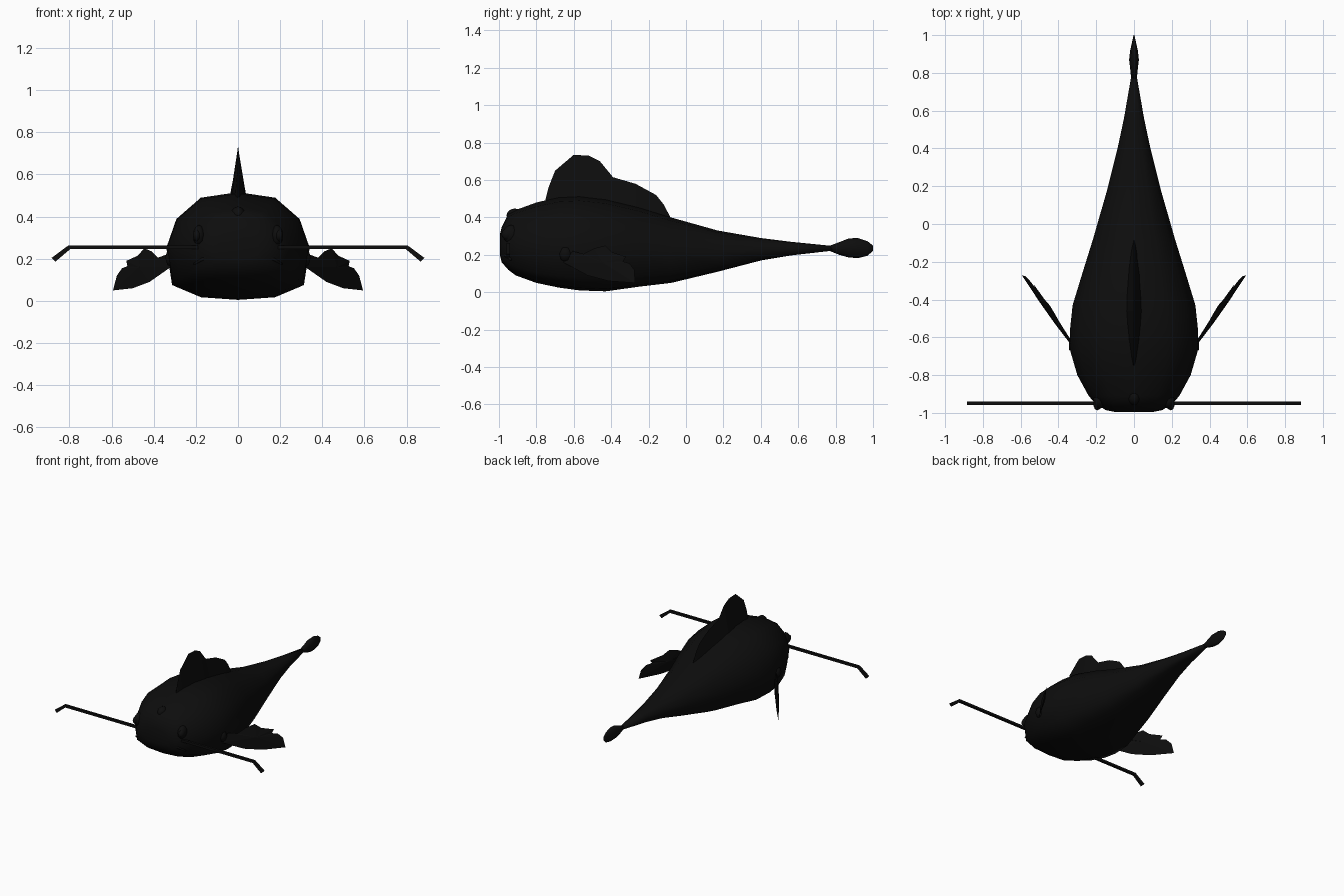
import bpy, bmesh, math
from mathutils import Vector

cube = bpy.data.objects.get("Cube")
if cube:
    bpy.data.objects.remove(cube)

black = bpy.data.materials.new("matte_black")
black.use_nodes = True
COLOUR = (0.004, 0.004, 0.004, 1)
black.diffuse_color = COLOUR
black.node_tree.nodes["Principled BSDF"].inputs["Base Color"].default_value = COLOUR


def finish(name, bm, smooth=True):
    bmesh.ops.recalc_face_normals(bm, faces=bm.faces)
    for f in bm.faces:
        f.smooth = smooth
    mesh = bpy.data.meshes.new(name)
    bm.to_mesh(mesh)
    bm.free()
    mesh.materials.append(black)
    ob = bpy.data.objects.new(name, mesh)
    bpy.context.collection.objects.link(ob)
    return ob


def loft(name, rings, smooth=True):
    """Skin closed rings of points and cap both ends."""
    bm = bmesh.new()
    loops = [[bm.verts.new(p) for p in ring] for ring in rings]
    n = len(loops[0])
    for a, b in zip(loops, loops[1:]):
        for i in range(n):
            j = (i + 1) % n
            bm.faces.new((a[i], a[j], b[j], b[i]))
    bm.faces.new(loops[0])
    bm.faces.new(loops[-1])
    return finish(name, bm, smooth)


def ellipsoid(name, centre, size, segments=10, rings=6):
    bm = bmesh.new()
    bmesh.ops.create_uvsphere(bm, u_segments=segments, v_segments=rings, radius=1)
    bmesh.ops.scale(bm, vec=size, verts=bm.verts)
    bmesh.ops.translate(bm, vec=centre, verts=bm.verts)
    return finish(name, bm)


# Body: one cross-section scaled along y (y, half width, bottom, top)
HALF = [(0, 1), (.12, .99), (.52, .95), (.86, .75), (1, .48), (.92, .13), (.54, .025), (0, 0)]
SECTION = HALF + [(-x, z) for x, z in reversed(HALF[1:-1])]
STATIONS = [
    (-.995, .10, .20, .31), (-.985, .15, .16, .35), (-.95, .205, .12, .42),
    (-.91, .24, .09, .44), (-.80, .30, .05, .48), (-.68, .335, .025, .508),
    (-.57, .34, .01, .515), (-.43, .325, .005, .50), (-.25, .27, .03, .455),
    (-.08, .217, .05, .40), (.17, .145, .11, .33), (.40, .087, .17, .29),
    (.56, .053, .197, .27), (.78, .015, .222, .248)]
loft("body", [[(w * x, y, lo + (hi - lo) * z) for x, z in SECTION]
              for y, w, lo, hi in STATIONS])

# Tail fin: flattened paddle
TAIL = [(.76, .014, .224, .246), (.82, .02, .20, .268), (.87, .026, .186, .288),
        (.92, .02, .183, .29), (.97, .009, .195, .273), (1, .002, .222, .25)]
loft("tail_fin", [[(w * math.cos(a), y, (lo + hi) / 2 + (hi - lo) / 2 * math.sin(a))
                   for a in (math.tau * k / 8 for k in range(8))]
                  for y, w, lo, hi in TAIL])

# Dorsal fin: ridge tapering up from a lens-shaped base
RIDGE = [(-.75, .50), (-.735, .56), (-.70, .65), (-.60, .735), (-.52, .73),
         (-.46, .70), (-.39, .615), (-.27, .58), (-.16, .52), (-.12, .47), (-.08, .395)]
fin_rings = []
for y, z in RIDGE:
    t = (y + .76) / .70
    w = .042 * math.sin(math.pi * t) ** .8
    base = .485 if y < -.45 else .485 - (y + .45) * .33
    fin_rings.append([(-w, y, base), (0, y, z), (w, y, base)])
loft("dorsal_fin", fin_rings, smooth=False)

# Pectoral fin outline (x, z), swept back and outward
LEAF = [(.32, .16), (.34, .22), (.38, .205), (.41, .235), (.445, .25), (.475, .215),
        (.53, .19), (.525, .165), (.55, .155), (.575, .12), (.593, .05),
        (.50, .06), (.42, .09), (.37, .125)]


def pectoral_fin(name, side):
    bm = bmesh.new()
    pts = [Vector((x, -.68 + (x - .33) * 1.55 + (z - .05) * .35, z)) for x, z in LEAF]
    middle = sum(pts, Vector()) / len(pts)
    out = Vector((.85, -.53, 0))
    rim = [bm.verts.new(p) for p in pts]
    for s in (-1, 1):
        hub = bm.verts.new(middle + out * .013 * s)
        for a, b in zip(rim, rim[1:] + rim[:1]):
            bm.faces.new((a, b, hub))
    for v in bm.verts:
        v.co.x *= side
    return finish(name, bm, smooth=False)


# Whisker centre line: straight out, then bent down at the tip
def whisker(name, side):
    rings = []
    for x, z, dx in ((.12, .255, 0), (.80, .255, .004), (.876, .195, .009)):
        rings.append([(side * (x + sx * dx), -.95 + sy * .009, z + sx * .009)
                      for sx, sy in ((-1, -1), (-1, 1), (1, 1), (1, -1))])
    return loft(name, rings, smooth=False)


for label, side in (("left", 1), ("right", -1)):
    pectoral_fin(label + "_pectoral_fin", side)
    whisker(label + "_whisker", side)
    ellipsoid(label + "_fin_root", (side * .315, -.645, .205), (.035, .04, .045), 6, 4)
    ellipsoid(label + "_eye", (side * .185, -.935, .31), (.03, .045, .05))
    ellipsoid(label + "_pupil", (side * .195, -.955, .31), (.02, .032, .03))

# Bump on the forehead
ellipsoid("forehead_bump", (0, -.915, .41), (.035, .045, .038))

# Downturned lip wrapping around the snout
lip_rings = []
for k in range(-6, 7):
    t = k / 6
    c = Vector((.21 * t, -.982 + .045 * t ** 4, .24 - .065 * t * t))
    r = .013 * (1 - .6 * abs(t) ** 3)
    lip_rings.append([c + Vector((0, r * math.cos(a), r * math.sin(a)))
                      for a in (math.tau * i / 6 for i in range(6))])
loft("lip", lip_rings)
